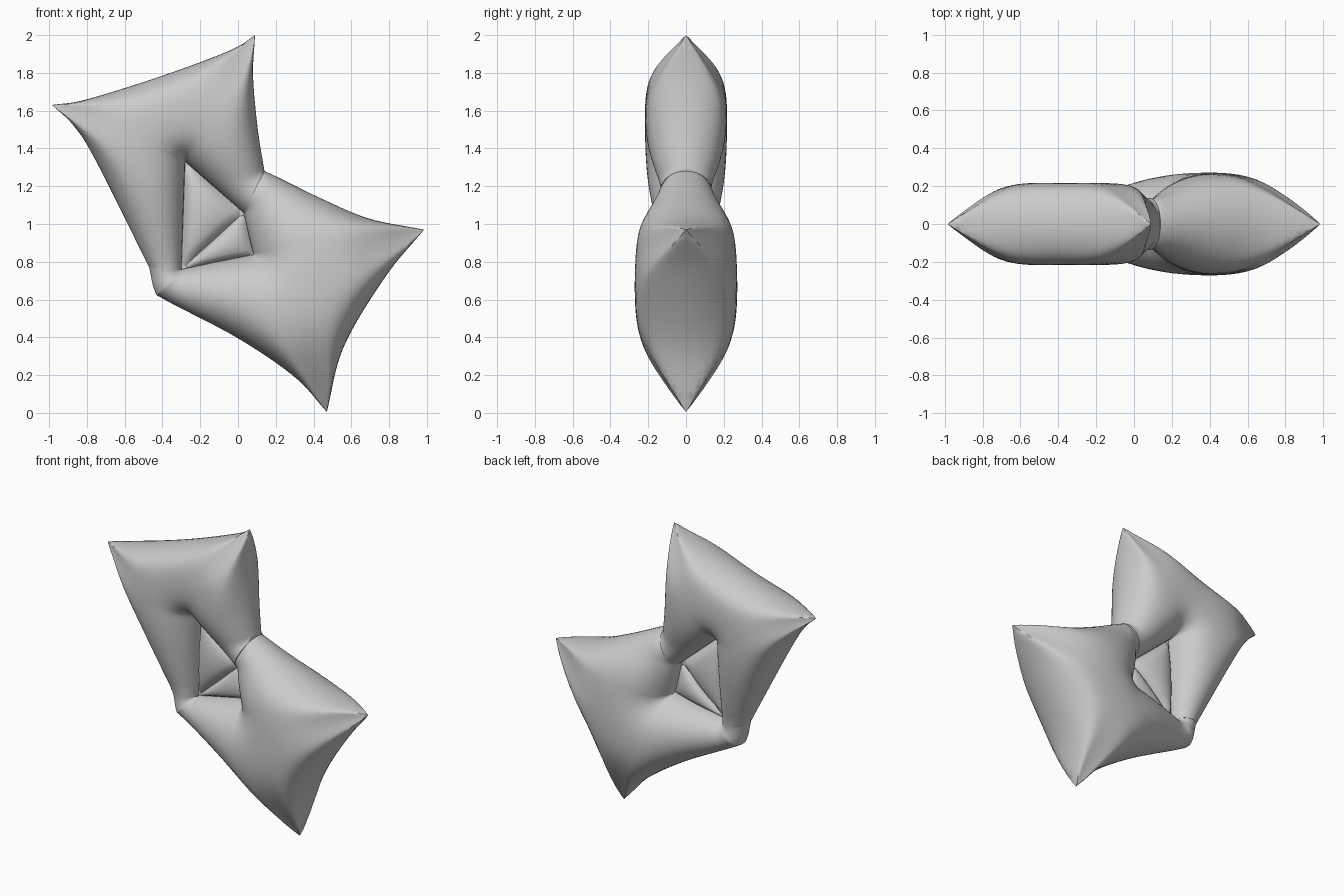
import bpy, bmesh, math
from mathutils import Vector

if "Cube" in bpy.data.objects:
    bpy.data.objects.remove(bpy.data.objects["Cube"])


def spline(pts, n):
    """Sample n+1 points of a Catmull-Rom curve through 2D points."""
    p = [Vector(q) for q in pts]
    p = [p[0] * 2 - p[1]] + p + [p[-1] * 2 - p[-2]]
    segs, out = len(pts) - 1, []
    for i in range(n + 1):
        u = i / n * segs
        k = min(int(u), segs - 1)
        f = u - k
        a, b, c, d = p[k:k + 4]
        out.append(0.5 * (2 * b + (c - a) * f + (2 * a - 5 * b + 4 * c - d) * f * f
                          + (3 * b - a - 3 * c + d) * f ** 3))
    return out


def distance(q, line):
    best = 9.0
    for a, b in zip(line, line[1:]):
        ab = b - a
        f = max(0, min(1, (q - a).dot(ab) / max(ab.length_squared, 1e-12)))
        best = min(best, (q - a - ab * f).length)
    return best


def soft_min(ds, p):
    if min(ds) < 1e-5:
        return 0.0
    return sum(d ** -p for d in ds) ** (-1 / p)


def inflate(name, curves, inner, cap, scale=1.15, nt=26):
    """Skin between three outer curves and an inner bent edge, puffed out both ways."""
    n = 28
    outer = [spline(c, n) for c in curves]
    tips = outer[0][-1], outer[1][-1]
    e, g, f = [Vector(v) for v in inner]
    seam = [e, g, f]
    rows = []
    for k, curve in enumerate(outer):
        for i in range(0 if k == 0 else 1, n + 1):
            s = i / n
            q = (e.lerp(g, s), g, g.lerp(f, s))[k]
            rows.append((curve[i], q))
    bm = bmesh.new()
    for side in (-1, 1):
        grid = []
        for a, b in rows:
            line = []
            for j in range(nt + 1):
                q = a.lerp(b, 0.5 - 0.5 * math.cos(math.pi * j / nt))
                h = 0.0
                if 0 < j < nt:
                    h = scale * math.sqrt(soft_min([distance(q, c) for c in outer], 2.5)
                                          * distance(q, seam))
                    # flatten the top and taper towards the pointed corners
                    h = soft_min([h, cap] + [0.64 * (q - t).length for t in tips], 6)
                line.append(bm.verts.new((q.x, side * h, q.y)))
            grid.append(line)
        for r0, r1 in zip(grid, grid[1:]):
            for j in range(nt):
                bm.faces.new((r0[j], r0[j + 1], r1[j + 1], r1[j]))
    finish(name, bm)


def web(name, corners, height, n=16):
    """Thin triangular pillow filling the middle."""
    a, b, c = [Vector(v) for v in corners]
    bm = bmesh.new()
    for side in (-1, 1):
        v = {}
        for i in range(n + 1):
            for j in range(n + 1 - i):
                u, w = i / n, j / n
                t = 1 - u - w
                q = a * t + b * u + c * w
                h = height * math.sqrt(max(0, 27 * u * w * t))
                v[i, j] = bm.verts.new((q.x, side * h, q.y))
        for i in range(n):
            for j in range(n - i):
                bm.faces.new((v[i, j], v[i + 1, j], v[i, j + 1]))
                if i + j < n - 1:
                    bm.faces.new((v[i + 1, j], v[i + 1, j + 1], v[i, j + 1]))
    finish(name, bm)


def finish(name, bm):
    bmesh.ops.remove_doubles(bm, verts=bm.verts, dist=1e-4)
    bmesh.ops.holes_fill(bm, edges=[e for e in bm.edges if e.is_boundary], sides=0)
    bmesh.ops.recalc_face_normals(bm, faces=bm.faces)
    me = bpy.data.meshes.new(name)
    bm.to_mesh(me)
    bm.free()
    ob = bpy.data.objects.new(name, me)
    bpy.context.collection.objects.link(ob)
    bpy.ops.object.select_all(action='DESELECT')
    ob.select_set(True)
    bpy.context.view_layer.objects.active = ob
    bpy.ops.object.shade_smooth_by_angle(angle=math.radians(50))


# Shared joint corners and the two inner notches
C, E = (0.14, 1.28), (0.03, 1.06)
D, F = (-0.47, 0.77), (-0.30, 0.76)
G_UP, G_LOW = (-0.28, 1.33), (0.08, 0.84)

# Upper cushion
A, B = (-0.985, 1.63), (0.09, 2.0)
inflate("upper_cushion", [
    [C, (0.105, 1.5), (0.08, 1.78), B],
    [B, (-0.04, 1.92), (-0.4, 1.785), (-0.80, 1.66), A],
    [A, (-0.87, 1.52), (-0.75, 1.33), D]], (E, G_UP, F), 0.235)

# Lower cushion, its upper arm end wraps over the upper cushion
P, Q = (0.985, 0.97), (0.47, 0.005)
inflate("lower_cushion", [
    [(0.10, 1.27), C, (0.43, 1.14), (0.69, 1.03), P],
    [P, (0.78, 0.72), (0.56, 0.35), Q],
    [Q, (0.30, 0.19), (0.0, 0.395), (-0.38, 0.595), (-0.44, 0.645), D]],
    (E, G_LOW, F), 0.297)

# Thin middle panels
web("upper_panel", (G_UP, E, F), 0.06)
web("lower_panel", (G_LOW, E, F), 0.045)
